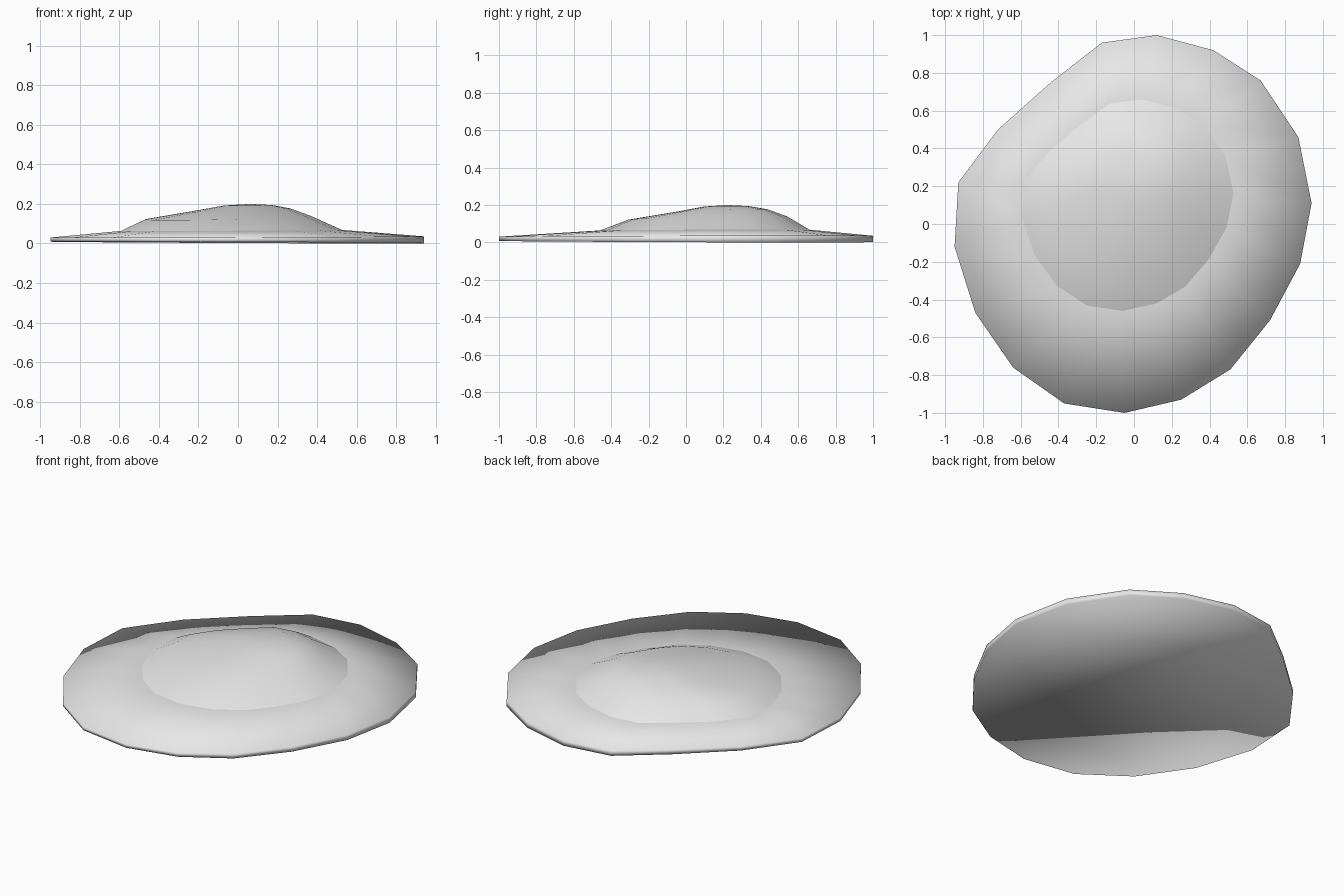
import bpy
import bmesh

default = bpy.data.objects.get("Cube")
if default:
    bpy.data.objects.remove(default, do_unlink=True)

# Irregular outline of the disc, anticlockwise from the back
OUTLINE = [(.12, 1), (-.17, .96), (-.44, .75), (-.72, .5), (-.93, .22), (-.95, -.12),
           (-.84, -.47), (-.64, -.76), (-.37, -.95), (-.05, -1), (.25, -.93), (.51, -.77),
           (.72, -.51), (.88, -.21), (.94, .11), (.87, .46), (.67, .76), (.42, .92)]


def make_material(name, color):
    mat = bpy.data.materials.new(name)
    mat.use_nodes = True
    mat.diffuse_color = color
    mat.node_tree.nodes["Principled BSDF"].inputs["Base Color"].default_value = color
    return mat


def add_ring(bm, center, scale, height, tilt):
    """Scaled copy of the outline, lifted to a slightly tilted plane."""
    ring = []
    for px, py in OUTLINE:
        x, y = px * scale[0], py * scale[1]
        z = height + tilt[0] * x + tilt[1] * y
        ring.append(bm.verts.new((center[0] + x, center[1] + y, z)))
    return ring


def loft(name, sections, material, bottom=False, peak=None):
    """Skin the rings from bottom to top, with optional floor and peak."""
    bm = bmesh.new()
    rings = [add_ring(bm, *section) for section in sections]
    count = len(OUTLINE)
    for low, high in zip(rings, rings[1:]):
        for i in range(count):
            j = (i + 1) % count
            bm.faces.new((low[i], low[j], high[j], high[i]))
    if bottom:
        bm.faces.new(rings[0][::-1])
    if peak:
        tip = bm.verts.new(peak)
        top = rings[-1]
        for i in range(count):
            bm.faces.new((top[i], top[(i + 1) % count], tip))
    for face in bm.faces:
        face.smooth = True
    mesh = bpy.data.meshes.new(name)
    bm.to_mesh(mesh)
    bm.free()
    mesh.materials.append(material)
    obj = bpy.data.objects.new(name, mesh)
    bpy.context.collection.objects.link(obj)
    return obj


grey = make_material("light_grey", (.8, .8, .8, 1))

# Ring where the dome meets the brim
seam = ((-.03, .1), (.592, .56), .066, (.004, .003))

# Wide, thin brim with a flat underside
loft("brim", [
    ((0, 0), (1, 1), .005, (-.004, -.003)),
    ((0, 0), (1, 1), .033, (.003, .002)),
    seam,
], grey, bottom=True)

# Low off-centre dome
loft("dome", [
    seam,
    ((-.05, .115), (.445, .425), .13, (.02, .02)),
    ((.03, .2), (.25, .235), .172, (.02, .02)),
    ((.05, .215), (.13, .12), .193, (.01, .01)),
], grey, peak=(.06, .22, .2))
